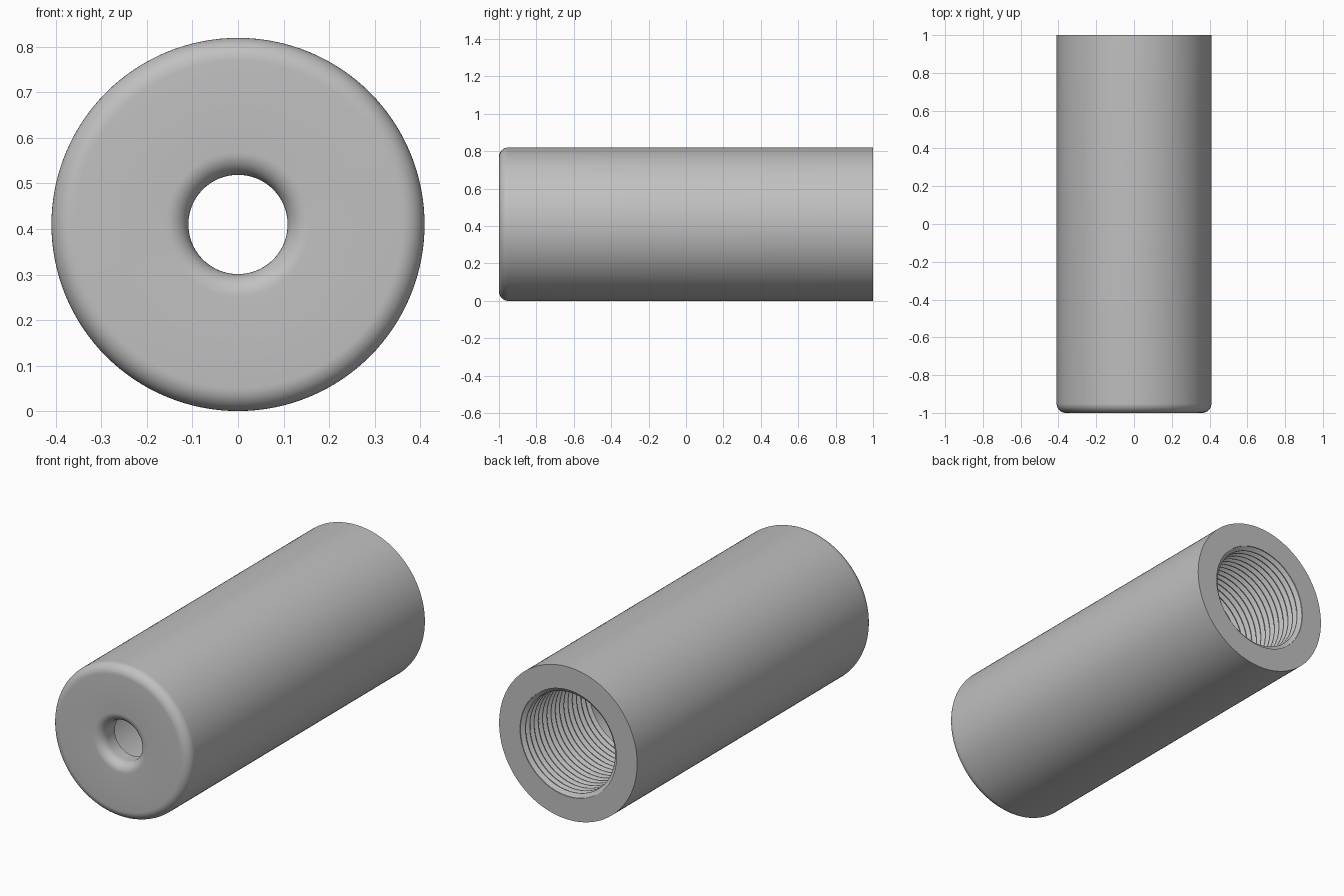
import bpy, bmesh, math
from mathutils import Vector

cube = bpy.data.objects.get("Cube")
if cube:
    bpy.data.objects.remove(cube, do_unlink=True)

RADIUS, HOLE, FILLET = 0.41, 0.109, 0.05
MINOR, MAJOR = 0.266, 0.286            # thread crest and root radii
THREADS, PITCH = 16, 0.036
FLOOR = -0.89                          # inner face of the front wall
SEGMENTS = 128


def fillet(r, y, start, end, steps=10):
    """Quarter-round profile points around centre (r, y), angles in degrees."""
    angles = [math.radians(start + (end - start) * i / steps) for i in range(steps + 1)]
    return [(r + FILLET * math.cos(a), y + FILLET * math.sin(a)) for a in angles]


# Closed section as (radius, y): hole lip, rounded front rim, outer wall
profile = [(HOLE, FLOOR)]
profile += fillet(HOLE + FILLET, FILLET - 1, 180, 270)
profile += fillet(RADIUS - FILLET, FILLET - 1, 270, 360)
profile += [(RADIUS, 1)]

# Threaded back opening, then plain bore down to the front wall
for i in range(THREADS):
    y = 1 - i * PITCH
    profile += [(MAJOR, y), (MAJOR, y - PITCH * 0.12),
                (MINOR, y - PITCH * 0.5), (MINOR, y - PITCH * 0.62)]
profile += [(MINOR, FLOOR)]

# Revolve the section around the y axis
bm = bmesh.new()
verts = [bm.verts.new((r, y, 0)) for r, y in profile]
edges = [bm.edges.new((verts[i - 1], verts[i])) for i in range(len(verts))]
bmesh.ops.spin(bm, geom=verts + edges, cent=(0, 0, 0), axis=(0, 1, 0),
               angle=math.tau, steps=SEGMENTS, use_merge=False)
bmesh.ops.remove_doubles(bm, verts=bm.verts, dist=0.0002)
bmesh.ops.recalc_face_normals(bm, faces=bm.faces)
bmesh.ops.translate(bm, verts=bm.verts, vec=Vector((0, 0, RADIUS)))

mesh = bpy.data.meshes.new("threaded_sleeve")
bm.to_mesh(mesh)
bm.free()
sleeve = bpy.data.objects.new("threaded_sleeve", mesh)
bpy.context.collection.objects.link(sleeve)

# Plain grey
grey = bpy.data.materials.new("plain_grey")
grey.use_nodes = True
colour = (0.53, 0.53, 0.53, 1)
grey.diffuse_color = colour
grey.node_tree.nodes["Principled BSDF"].inputs["Base Color"].default_value = colour
mesh.materials.append(grey)

# Smooth curves, crisp end faces and threads
bpy.ops.object.select_all(action='DESELECT')
sleeve.select_set(True)
bpy.context.view_layer.objects.active = sleeve
bpy.ops.object.shade_smooth_by_angle(angle=math.radians(30))
